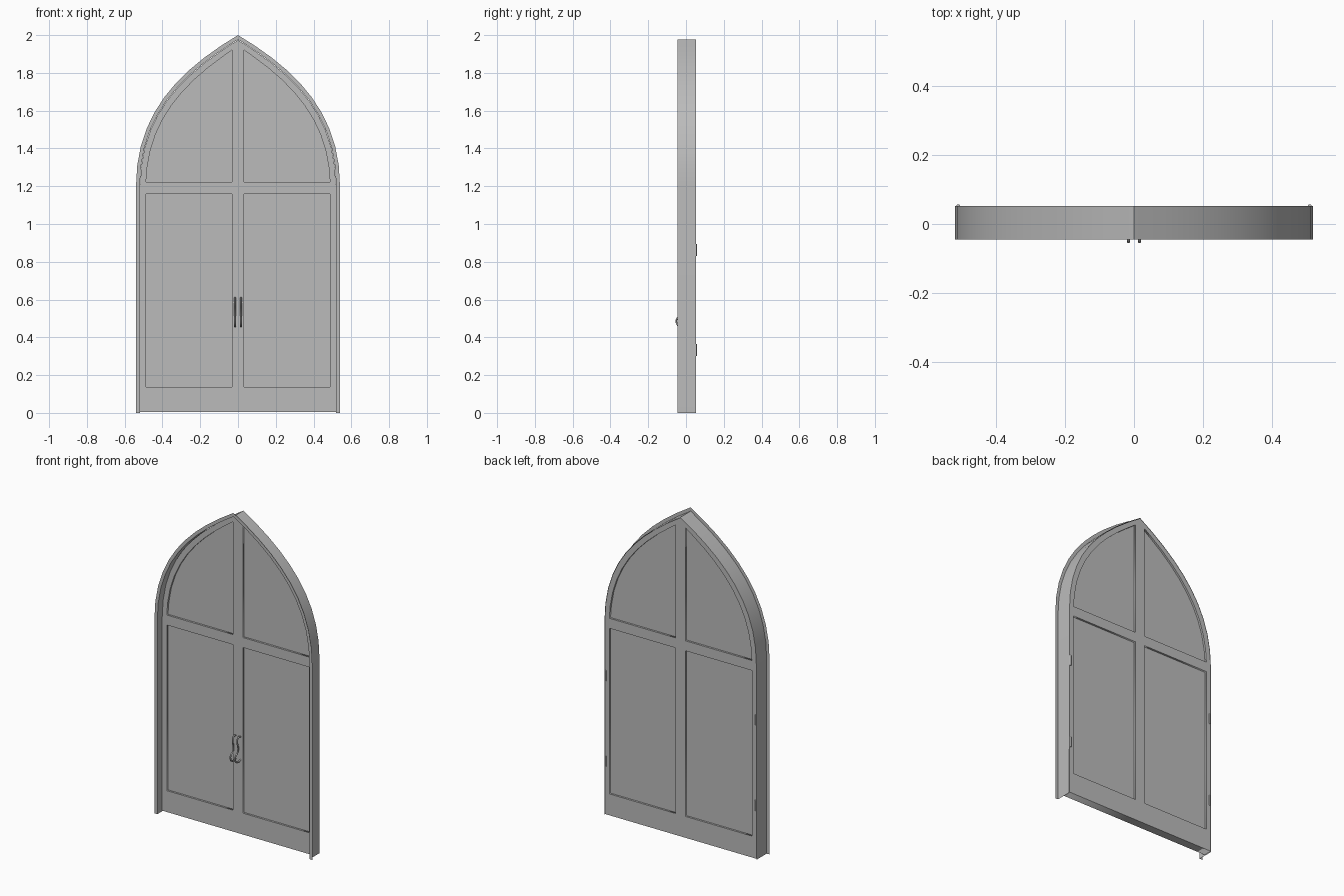
import bpy, bmesh
from mathutils import Vector
from mathutils.geometry import interpolate_bezier

cube = bpy.data.objects.get("Cube")
if cube:
    bpy.data.objects.remove(cube, do_unlink=True)

GREY = (0.5, 0.5, 0.5, 1.0)
mat = bpy.data.materials.new("plain grey")
mat.use_nodes = True
mat.diffuse_color = GREY
mat.node_tree.nodes["Principled BSDF"].inputs["Base Color"].default_value = GREY

SEGMENTS = 11
FRONT, BACK, DOOR_FRONT = -0.045, 0.053, 0.0
DOOR_MID = (BACK + DOOR_FRONT) / 2
DOOR_HALF = (BACK - DOOR_FRONT) / 2


def add_mesh(name, mesh):
    obj = bpy.data.objects.new(name, mesh)
    bpy.context.collection.objects.link(obj)
    mesh.materials.clear()
    mesh.materials.append(mat)
    return obj


def half_arch(half_width, apex, shoulder, crown):
    """Points (x, z) from the springing line up to the apex, on the +x side."""
    pts = interpolate_bezier(Vector((half_width, 1.2, 0)), Vector((half_width, shoulder, 0)),
                             Vector((*crown, 0)), Vector((0, apex, 0)), SEGMENTS)
    return [(p.x, p.y) for p in pts]


def mirrored(pts):
    return [(-x, z) for x, z in pts]


def full_arch(pts, bottom):
    side = [(pts[0][0], bottom)] + pts
    return side + mirrored(side[:-1])[::-1]


def extruded(name, outlines, half_depth):
    """Filled flat outlines (inner ones become holes), extruded along y."""
    curve = bpy.data.curves.new(name + "_outline", 'CURVE')
    curve.dimensions = '2D'
    curve.fill_mode = 'BOTH'
    curve.extrude = half_depth
    for pts in outlines:
        spline = curve.splines.new('POLY')
        spline.points.add(len(pts) - 1)
        for point, (x, z) in zip(spline.points, pts):
            point.co = (x, z, 0, 1)
        spline.use_cyclic_u = True
    temp = bpy.data.objects.new(name + "_temp", curve)
    bpy.context.collection.objects.link(temp)
    bpy.context.view_layer.update()
    mesh = bpy.data.meshes.new_from_object(
        temp.evaluated_get(bpy.context.evaluated_depsgraph_get()))
    bpy.data.objects.remove(temp, do_unlink=True)
    obj = add_mesh(name, mesh)
    obj.rotation_euler.x = 1.5708
    obj.location.y = DOOR_MID
    return obj


# Arches, from the outside in
outer = half_arch(0.54, 2.0, 1.58, (0.32, 1.81))
inner = half_arch(0.52, 1.977, 1.57, (0.31, 1.787))
door_edge = half_arch(0.518, 1.974, 1.57, (0.308, 1.784))
panel_edge = half_arch(0.487, 1.94, 1.54, (0.29, 1.755))

# Frame: flat front casing turning into a thin jamb
bm = bmesh.new()
rings = []
for pts, y in ((outer, FRONT), (inner, FRONT), (inner, BACK)):
    rings.append([bm.verts.new((x, y, z)) for x, z in full_arch(pts, 0)])
for a, b in zip(rings, rings[1:]):
    for i in range(len(a) - 1):
        bm.faces.new((a[i], a[i + 1], b[i + 1], b[i]))
mesh = bpy.data.meshes.new("arched_frame")
bm.to_mesh(mesh)
bm.free()
frame = add_mesh("arched_frame", mesh)

# Panel outlines: two below, two under the arch
STILE = 0.033
low = [(STILE, 0.137), (0.487, 0.137), (0.487, 1.16), (STILE, 1.16)]
high = [(STILE, 1.222), (0.487, 1.222)]
high += [p for p in panel_edge if p[1] > 1.23 and p[0] > STILE + 0.01]
high.append((STILE, 1.92))
panels = [low, high, mirrored(low), mirrored(high)]

# Door rails and stiles, with thinner panels set in
extruded("door_rails_and_stiles", [full_arch(door_edge, 0.005)] + panels, DOOR_HALF)
extruded("door_panels", panels, DOOR_HALF - 0.012)

# Pull handles: curved bars bowing out at the bottom
HANDLE = [(0.002, 0.605), (-0.022, 0.607), (-0.03, 0.585), (-0.022, 0.54),
          (-0.03, 0.512), (-0.046, 0.502), (-0.051, 0.483), (-0.044, 0.465),
          (-0.022, 0.456), (0.002, 0.462)]
for side, label in ((1, "left"), (-1, "right")):
    curve = bpy.data.curves.new("handle_path", 'CURVE')
    curve.dimensions = '3D'
    curve.bevel_depth = 0.005
    curve.bevel_resolution = 1
    curve.use_fill_caps = True
    curve.resolution_u = 4
    spline = curve.splines.new('BEZIER')
    spline.bezier_points.add(len(HANDLE) - 1)
    for point, (y, z) in zip(spline.bezier_points, HANDLE):
        point.co = (side * 0.016, y, z)
        point.handle_left_type = point.handle_right_type = 'AUTO'
    curve.materials.append(mat)
    handle = bpy.data.objects.new(label + "_handle", curve)
    bpy.context.collection.objects.link(handle)

    # Hinge barrels on the back edges
    for level, z in (("lower", 0.333), ("upper", 0.862)):
        bpy.ops.mesh.primitive_cylinder_add(vertices=12, radius=0.006, depth=0.065,
                                            location=(side * 0.511, 0.051, z))
        hinge = bpy.context.object
        hinge.name = f"{label}_{level}_hinge"
        hinge.data.materials.append(mat)
        bpy.ops.object.shade_smooth_by_angle()

# Smooth the arch while keeping corners sharp
bpy.ops.object.select_all(action='DESELECT')
frame.select_set(True)
bpy.context.view_layer.objects.active = frame
bpy.ops.object.shade_smooth_by_angle()
